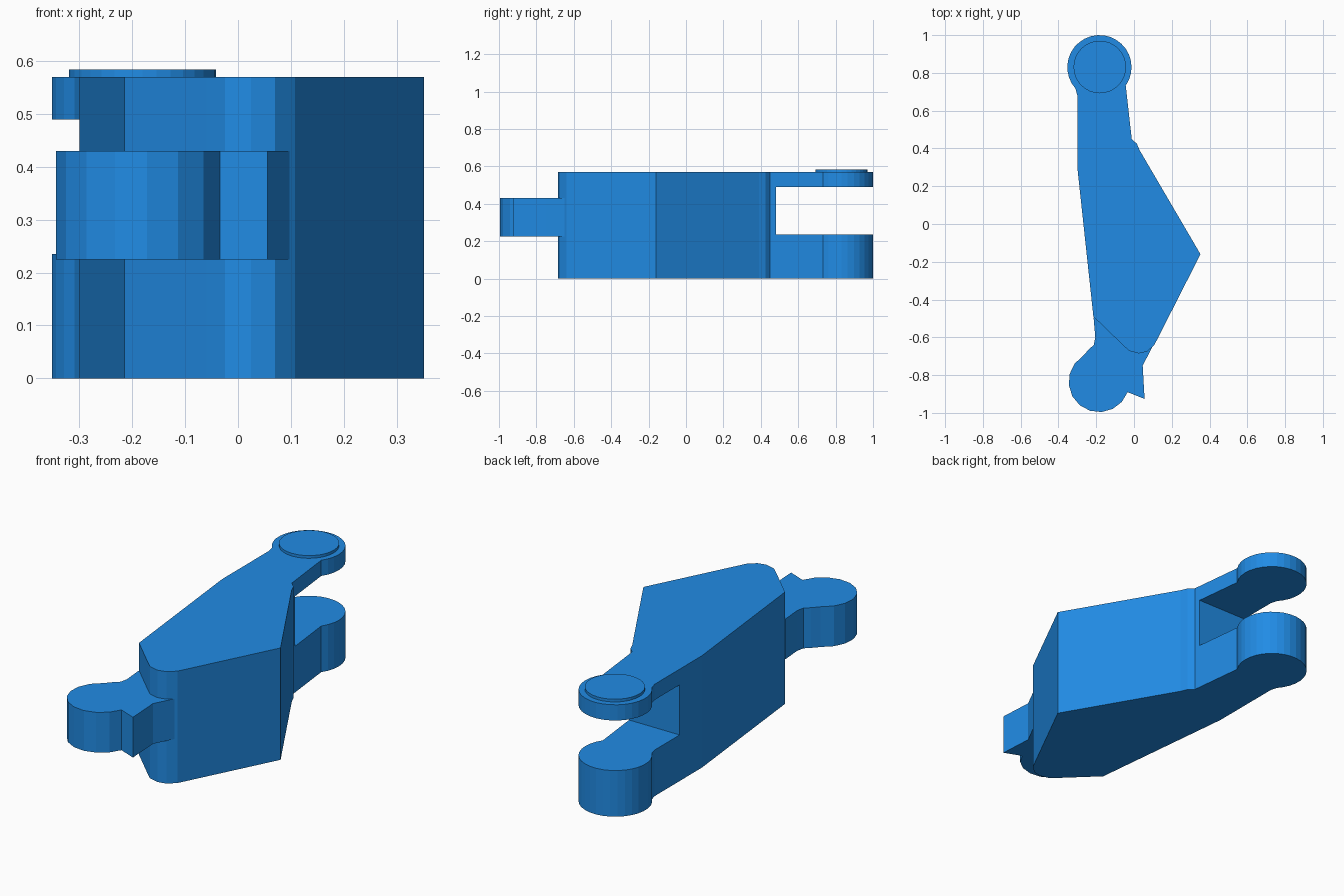
import bpy, bmesh
from math import cos, sin, radians

if "Cube" in bpy.data.objects:
    bpy.data.objects.remove(bpy.data.objects["Cube"])

blue = bpy.data.materials.new("blue")
blue.diffuse_color = (0.015, 0.26, 0.78, 1)
blue.use_nodes = True
blue.node_tree.nodes["Principled BSDF"].inputs["Base Color"].default_value = blue.diffuse_color


def arc(cx, cy, r, a0, a1, n):
    angles = [radians(a0 + (a1 - a0) * i / n) for i in range(n + 1)]
    return [(cx + r * cos(a), cy + r * sin(a)) for a in angles]


def prism(name, outline, z0, z1):
    """Extrude a counter-clockwise outline from z0 to z1."""
    bm = bmesh.new()
    base = bm.faces.new([bm.verts.new((x, y, z0)) for x, y in outline])
    top = bmesh.ops.extrude_face_region(bm, geom=[base], use_keep_orig=True)["geom"]
    for v in top:
        if isinstance(v, bmesh.types.BMVert):
            v.co.z = z1
    bmesh.ops.recalc_face_normals(bm, faces=bm.faces)
    mesh = bpy.data.meshes.new(name)
    bm.to_mesh(mesh)
    bm.free()
    mesh.materials.append(blue)
    obj = bpy.data.objects.new(name, mesh)
    bpy.context.collection.objects.link(obj)
    return obj


# Main body with the rounded fork end
body = prism("link_body", [
    (-0.30, 0.30), (-0.215, -0.49), (-0.06, -0.64), (-0.025, -0.672), (0.025, -0.685),
    (0.07, -0.675), (0.108, -0.64), (0.352, -0.16), (0.03, 0.39), (0.015, 0.425),
    (-0.012, 0.45)] + arc(-0.183, 0.83, 0.17, -35, 222, 22) + [(-0.30, 0.68)], 0, 0.57)

# Slot between the two fork arms
slot = prism("slot_cutter", [(-0.6, 0.48), (0.4, 0.48), (0.4, 1.3), (-0.6, 1.3)], 0.235, 0.49)
slot.hide_render = True
cut = body.modifiers.new("slot", "BOOLEAN")
cut.operation = "DIFFERENCE"
cut.solver = "EXACT"
cut.object = slot
bpy.context.view_layer.objects.active = body
bpy.ops.object.modifier_apply(modifier=cut.name)
bpy.data.objects.remove(slot)

# Hinge tongue with rounded end and pointed stop
prism("hinge_tongue", [(0.0, -0.5), (-0.214, -0.495), (-0.205, -0.60), (-0.213, -0.64), (-0.24, -0.665)]
      + arc(-0.185, -0.835, 0.161, 122, 340, 10)
      + [(0.056, -0.926), (0.046, -0.75), (0.10, -0.645)], 0.225, 0.43)

# Raised pin cap on the upper fork arm
prism("pin_cap", arc(-0.181, 0.831, 0.139, 0, 348.75, 31), 0.56, 0.584)
